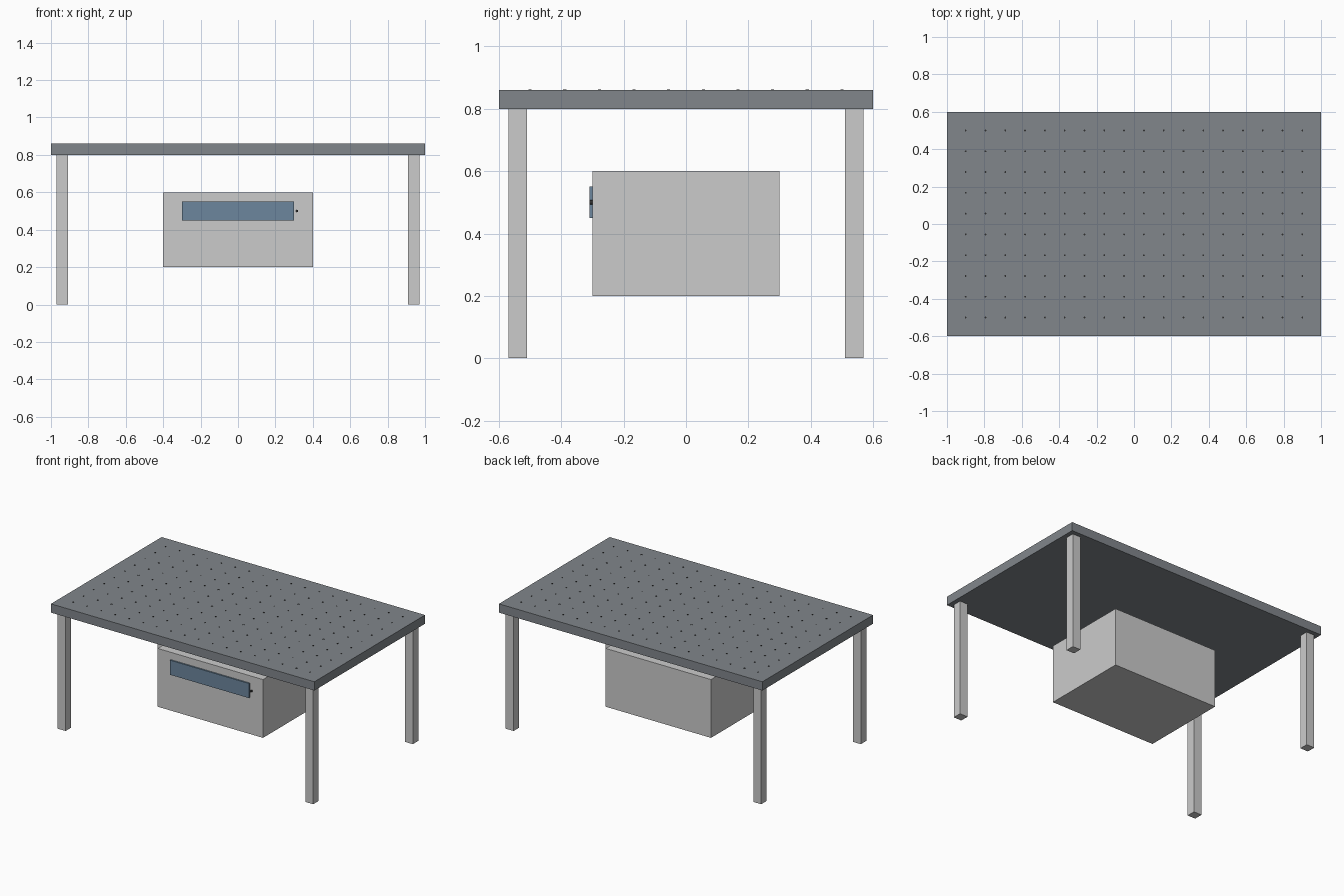
import bpy, bmesh
from mathutils import Matrix

if "Cube" in bpy.data.objects:
    bpy.data.objects.remove(bpy.data.objects["Cube"])


def material(name, rgb):
    m = bpy.data.materials.new(name)
    m.diffuse_color = (*rgb, 1)
    m.use_nodes = True
    m.node_tree.nodes["Principled BSDF"].inputs["Base Color"].default_value = m.diffuse_color
    return m


def finish(name, bm, mat=None):
    mesh = bpy.data.meshes.new(name)
    bm.to_mesh(mesh)
    bm.free()
    obj = bpy.data.objects.new(name, mesh)
    bpy.context.collection.objects.link(obj)
    if mat:
        mesh.materials.append(mat)
    return obj


def box(name, lo, hi, mat=None):
    bm = bmesh.new()
    size = [b - a for a, b in zip(lo, hi)]
    mid = [(a + b) / 2 for a, b in zip(lo, hi)]
    bmesh.ops.create_cube(bm, size=1, matrix=Matrix.Translation(mid) @ Matrix.Diagonal((*size, 1)))
    return finish(name, bm, mat)


def add_disc(bm, centre, radius, depth, rotation=Matrix()):
    bmesh.ops.create_cone(bm, cap_ends=True, segments=12, radius1=radius, radius2=radius,
                          depth=depth, matrix=Matrix.Translation(centre) @ rotation)


slate = material("slate", (0.22, 0.24, 0.26))
blue = material("panel_blue", (0.15, 0.24, 0.34))
dark = material("dark", (0.03, 0.03, 0.03))

# Table top
box("table_top", (-1, -0.6, 0.8), (1, 0.6, 0.86), slate)

# Grid of tiny raised air holes on the top surface
COLS, ROWS = 18, 10
bm = bmesh.new()
for i in range(COLS):
    for j in range(ROWS):
        x = -0.9 + 1.8 * i / (COLS - 1)
        y = -0.5 + 1.0 * j / (ROWS - 1)
        add_disc(bm, (x, y, 0.86), 0.005, 0.004)
finish("air_holes", bm, dark)

# Four square legs
for side, sx in (("left", -1), ("right", 1)):
    for end, sy in (("front", -1), ("back", 1)):
        cx, cy = 0.94 * sx, 0.54 * sy
        box(f"{end}_{side}_leg", (cx - 0.03, cy - 0.03, 0), (cx + 0.03, cy + 0.03, 0.8))

# Cabinet under the table with its control panel
box("cabinet", (-0.4, -0.3, 0.2), (0.4, 0.3, 0.6))
box("control_panel", (-0.3, -0.31, 0.45), (0.3, -0.3, 0.55), blue)

# Small button beside the panel
bm = bmesh.new()
add_disc(bm, (0.315, -0.305, 0.5), 0.007, 0.01, Matrix.Rotation(1.5707963, 4, 'X'))
finish("power_button", bm, dark)
